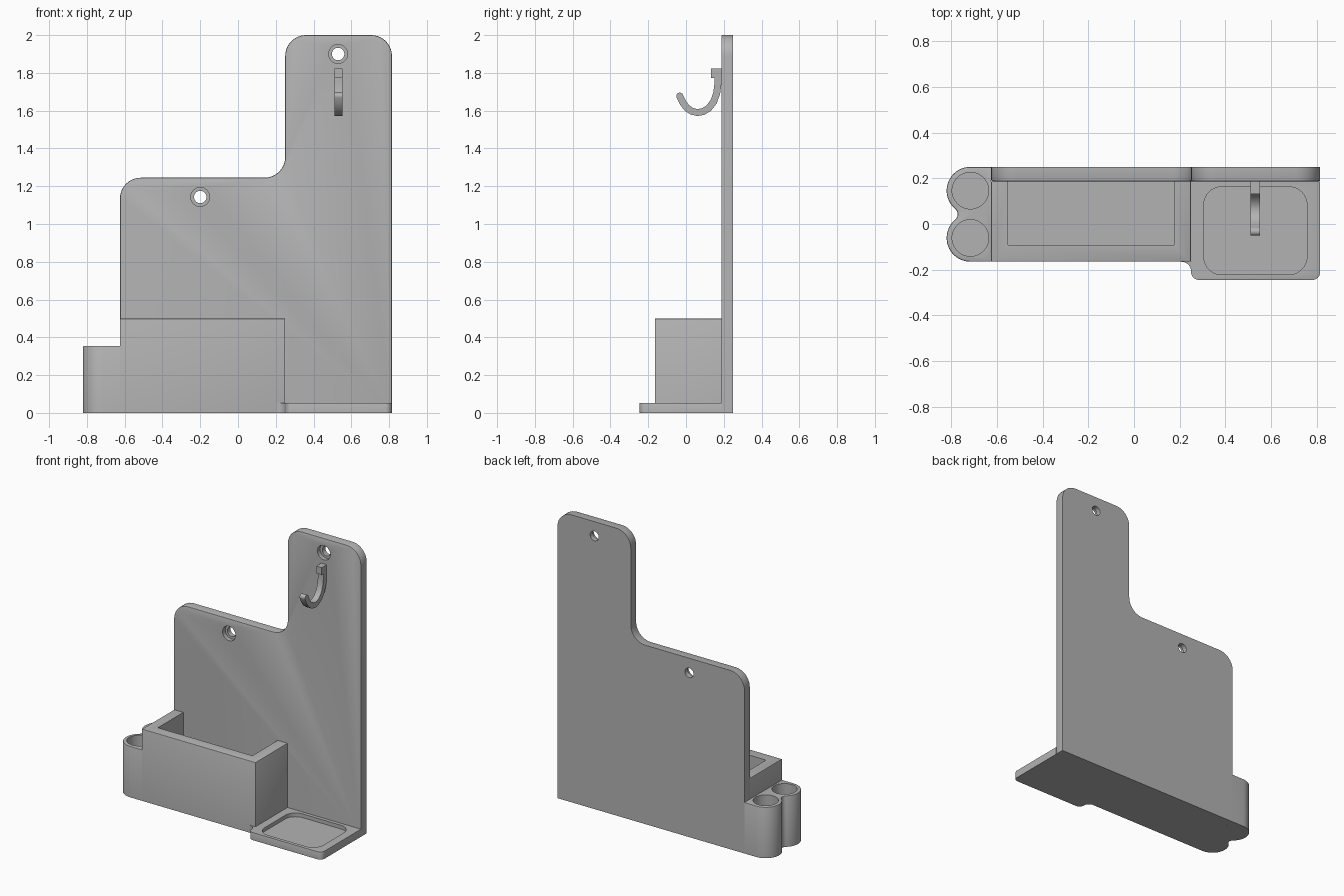
import bpy, bmesh, math
from mathutils import Vector

cube = bpy.data.objects.get("Cube")
if cube:
    bpy.data.objects.remove(cube)

grey = bpy.data.materials.new("plain grey")
grey.use_nodes = True
grey.diffuse_color = (0.45, 0.45, 0.45, 1)
grey.node_tree.nodes["Principled BSDF"].inputs["Base Color"].default_value = (0.45, 0.45, 0.45, 1)


def arc(cx, cy, r, a0, a1, n=16):
    angles = [math.radians(a0 + (a1 - a0) * i / n) for i in range(n + 1)]
    return [(cx + r * math.cos(a), cy + r * math.sin(a)) for a in angles]


def rounded(corners, n=10):
    """Outline with right-angled corners (x, y, radius) rounded off."""
    out = []
    for i, (x, y, r) in enumerate(corners):
        p = Vector((x, y))
        if r == 0:
            out.append((x, y))
            continue
        u = (Vector(corners[i - 1][:2]) - p).normalized() * r
        v = (Vector(corners[(i + 1) % len(corners)][:2]) - p).normalized() * r
        for k in range(n + 1):
            t = math.pi / 2 * k / n
            q = p + u + v - v * math.cos(t) - u * math.sin(t)
            out.append((q.x, q.y))
    return out


def rect(x0, x1, y0, y1, r=0):
    return rounded([(x0, y0, r), (x1, y0, r), (x1, y1, r), (x0, y1, r)])


def prism(name, outline, lo, hi, axis="z", soft=None):
    """Extrude an outline along an axis; soften the edges picked by a rule."""
    place = {"x": lambda a, b, h: (h, a, b),
             "y": lambda a, b, h: (a, h, b),
             "z": lambda a, b, h: (a, b, h)}[axis]
    bm = bmesh.new()
    rings = [[bm.verts.new(place(a, b, h)) for a, b in outline] for h in (lo, hi)]
    bm.faces.new(rings[0])
    bm.faces.new(rings[1])
    n = len(outline)
    for i in range(n):
        j = (i + 1) % n
        bm.faces.new((rings[0][i], rings[0][j], rings[1][j], rings[1][i]))
    bmesh.ops.recalc_face_normals(bm, faces=bm.faces)
    if soft:
        edges = [e for e in bm.edges if e.calc_face_angle(0) > 0.8
                 and soft((e.verts[0].co + e.verts[1].co) / 2)]
        bmesh.ops.bevel(bm, geom=edges, offset=0.006, segments=2, profile=0.5,
                        affect="EDGES", clamp_overlap=True)
    return finish(name, bm)


def finish(name, bm):
    mesh = bpy.data.meshes.new(name)
    bm.to_mesh(mesh)
    bm.free()
    mesh.materials.append(grey)
    obj = bpy.data.objects.new(name, mesh)
    bpy.context.collection.objects.link(obj)
    return obj


def select(obj):
    bpy.ops.object.select_all(action="DESELECT")
    obj.select_set(True)
    bpy.context.view_layer.objects.active = obj


def cut(obj, *cutters):
    select(obj)
    for c in cutters:
        mod = obj.modifiers.new("cut", "BOOLEAN")
        mod.operation, mod.solver, mod.object = "DIFFERENCE", "EXACT", c
        bpy.ops.object.modifier_apply(modifier=mod.name)
        bpy.data.objects.remove(c)


FRONT, BACK = 0.187, 0.25      # faces of the back plate
LEFT, MID, RIGHT = -0.625, 0.25, 0.815

# Stepped back plate with two counterbored screw holes
R = 0.11
plate = prism("back_plate", rounded([
    (LEFT, 0, 0), (RIGHT, 0, 0), (RIGHT, 2, R), (MID, 2, R),
    (MID, 1.245, R), (LEFT, 1.245, R)]), FRONT, BACK, "y",
    soft=lambda c: c.y < FRONT + 0.01 and c.z > 0.51)
for x, z in ((0.53, 1.9), (-0.2, 1.143)):
    circle = lambda r: arc(x, z, r, 0, 348.75, 31)
    cut(plate, prism("bore", circle(0.033), 0.1, 0.3, "y"),
        prism("counterbore", circle(0.05), 0.1, 0.217, "y"))

# Open storage box
box = prism("storage_box", rect(LEFT, MID, -0.165, FRONT), 0, 0.5,
            soft=lambda c: (c.z > 0.49 and c.y < 0.18)
            or (c.z > 0.2 and c.x > 0.2 and c.y < 0))
cut(box, prism("box_cavity", rect(-0.552, 0.175, -0.092, 0.2), 0.06, 0.6))

# Twin cup holder, the two round walls joined by a small fillet
CX, REAR, FORE, CR = -0.716, 0.146, -0.061, 0.104
outline = ([(LEFT, BACK)] + arc(CX, REAR, CR, 90, 229.5, 24)
           + arc(CX - 0.089, 0.0425, 0.033, 49.5, -49.5, 8)[1:-1]
           + arc(CX, FORE, CR, 130.5, 270, 24) + [(LEFT, -0.165)])
cups = prism("cup_holder", outline, 0, 0.355,
             soft=lambda c: c.z > 0.35 and c.x < LEFT - 0.01)
for y in (REAR, FORE):
    cut(cups, prism("cup_hole", arc(CX, y, 0.08, 0, 352.5, 47), 0.06, 0.5))

# Shallow tray, blended into the front of the box
tray = prism("tray", rounded([
    (RIGHT, FRONT, 0), (MID, FRONT, 0), (MID, -0.165, 0), (0.2, -0.165, 0),
    (MID - 0.0005, -0.1655, 0.042), (MID, -0.245, 0.035), (RIGHT, -0.245, 0.035)]),
    0, 0.053,
    soft=lambda c: c.z > 0.05 and c.y < 0.18 and c.x > MID + 0.02)
cut(tray, prism("tray_recess", rect(0.305, 0.757, -0.222, 0.163, 0.08), 0.027, 0.2))

# Curved hook: a band of even thickness with a round tip
path = [(0.168, 1.79), (0.1685, 1.74), (0.163, 1.695), (0.147, 1.648), (0.12, 1.613),
        (0.09, 1.595), (0.06, 1.59), (0.03, 1.597), (0.003, 1.616),
        (-0.018, 1.645), (-0.033, 1.677)]
pts = [Vector(p) for p in path]
HALF = 0.0185
outer, inner = [], []
for i, p in enumerate(pts):
    d = (pts[min(i + 1, len(pts) - 1)] - pts[max(i - 1, 0)]).normalized()
    side = Vector((-d.y, d.x)) * HALF
    outer.append(tuple(p + side))
    inner.append(tuple(p - side))
heading = math.degrees(math.atan2(d.y, d.x))
tip = arc(pts[-1].x, pts[-1].y, HALF, heading + 90, heading - 90, 10)[1:-1]
hook = prism("hook", outer + tip + inner[::-1], 0.51, 0.552, "x")
prism("hook_mount", rect(0.132, FRONT, 1.773, 1.823), 0.51, 0.552, "x")

# Smooth the curved walls, keep the edges crisp
for obj in (plate, box, cups, tray, hook):
    select(obj)
    bpy.ops.object.shade_smooth_by_angle(angle=math.radians(30))
